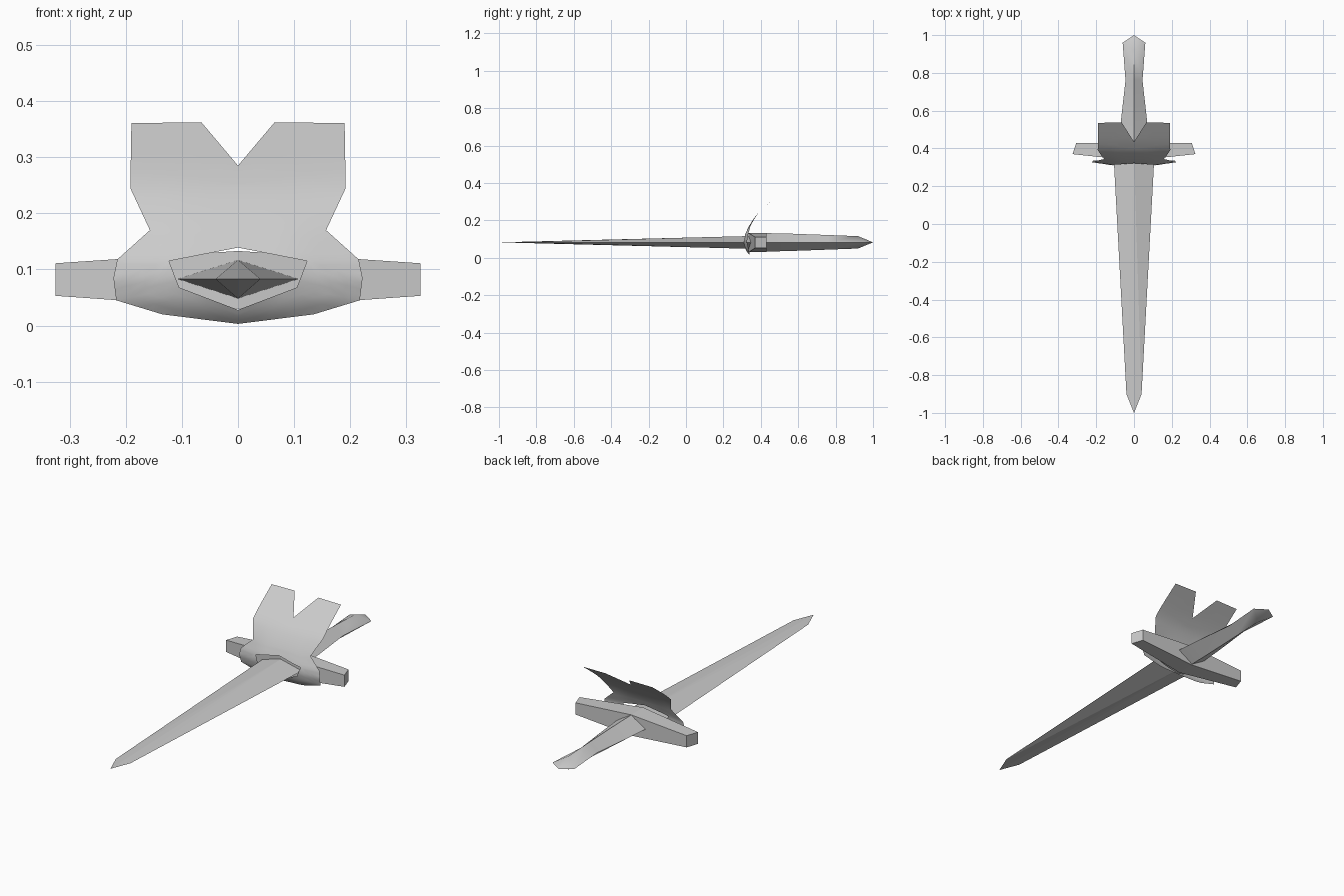
import bpy, bmesh, math

cube = bpy.data.objects.get("Cube")
if cube:
    bpy.data.objects.remove(cube, do_unlink=True)

grey = bpy.data.materials.new("plain grey")
grey.use_nodes = True
COLOUR = (0.6, 0.6, 0.6, 1)
grey.diffuse_color = COLOUR
grey.node_tree.nodes["Principled BSDF"].inputs["Base Color"].default_value = COLOUR

ZC = 0.083  # height of the long axis


def finish(name, bm, smooth=None):
    mesh = bpy.data.meshes.new(name)
    bm.to_mesh(mesh)
    bm.free()
    mesh.materials.append(grey)
    obj = bpy.data.objects.new(name, mesh)
    bpy.context.collection.objects.link(obj)
    if smooth:
        bpy.ops.object.select_all(action='DESELECT')
        obj.select_set(True)
        bpy.context.view_layer.objects.active = obj
        bpy.ops.object.shade_smooth_by_angle(angle=math.radians(smooth))
    return obj


def loft(name, rings, tip=None, smooth=None):
    """Skin a list of equal point rings, closing with a cap or a pointed tip."""
    bm = bmesh.new()
    rows = [[bm.verts.new(p) for p in ring] for ring in rings]
    n = len(rows[0])
    for a, b in zip(rows, rows[1:]):
        for i in range(n):
            j = (i + 1) % n
            bm.faces.new((a[i], a[j], b[j], b[i]))
    bm.faces.new(rows[0])
    if tip:
        t = bm.verts.new(tip)
        for i in range(n):
            bm.faces.new((rows[-1][i], rows[-1][(i + 1) % n], t))
    else:
        bm.faces.new(rows[-1])
    bmesh.ops.recalc_face_normals(bm, faces=bm.faces[:])
    return finish(name, bm, smooth)


# Blade: straight ridges from the root to the point, with shouldered edges
bm = bmesh.new()
top, bottom, point = (bm.verts.new(p) for p in (
    (0, 0.36, ZC + 0.034), (0, 0.36, ZC - 0.035), (0, -1, ZC)))
for s in (-1, 1):
    root = bm.verts.new((s * 0.108, 0.36, ZC))
    shoulder = bm.verts.new((s * 0.04, -0.9, ZC))
    for ridge in (top, bottom):
        bm.faces.new((root, shoulder, ridge))
        bm.faces.new((shoulder, point, ridge))
    bm.faces.new((root, top, bottom))
bmesh.ops.recalc_face_normals(bm, faces=bm.faces[:])
finish("blade", bm)

# Grip and pommel: diamond sections (side y, half width, ridge y, half height)
sections = [(0.38, 0.084, 0.38, 0.050), (0.54, 0.070, 0.54, 0.047),
            (0.76, 0.045, 0.76, 0.039), (0.96, 0.060, 0.92, 0.033)]
loft("grip", [[(w, ys, ZC), (0, yr, ZC + h), (-w, ys, ZC), (0, yr, ZC - h)]
              for ys, w, yr, h in sections], tip=(0, 1, ZC), smooth=60)

# Crossguard: tapered bar, thickest at the middle
bar = [(-0.325, 0.370, 0.305, 0.053, 0.111), (0, 0.335, 0, 0.030, 0.133),
       (0.325, 0.370, 0.305, 0.053, 0.111)]
loft("crossguard", [[(x, yf, lo), (x, yf, hi),
                     (math.copysign(xb, x), 0.43, hi), (math.copysign(xb, x), 0.43, lo)]
                    for x, yf, xb, lo, hi in bar])

# Guard flap: thin curved sheet with a hole for the blade and a notched top
PROFILE = [(0.003, 0.355), (0.02, 0.335), (0.045, 0.318), (0.083, 0.308),
           (0.115, 0.312), (0.139, 0.322), (0.17, 0.337), (0.21, 0.362),
           (0.245, 0.39), (0.285, 0.435), (0.362, 0.537)]


def flap_y(x, z):
    y = PROFILE[0][1] if z < 0.1 else PROFILE[-1][1]
    for (z0, y0), (z1, y1) in zip(PROFILE, PROFILE[1:]):
        if z0 <= z <= z1:
            y = y0 + (y1 - y0) * (z - z0) / (z1 - z0)
            break
    side = min(1, max(0, (x - 0.1) / 0.12))
    return y + 0.018 * side * min(1, max(0, (0.25 - z) / 0.1))


outline = [(0, 0.003), (0.135, 0.02), (0.217, 0.045), (0.222, 0.085),
           (0.215, 0.118), (0.157, 0.17), (0.192, 0.245), (0.19, 0.361),
           (0.065, 0.362), (0, 0.285), (0, 0.139), (0.123, 0.115),
           (0.105, 0.068), (0, 0.028), (0, 0.17), (0, 0.245)]
panels = [(0, 1, 12, 13), (1, 2, 12), (2, 3, 11, 12), (3, 4, 11), (4, 5, 11),
          (11, 5, 14, 10), (5, 6, 15, 14), (6, 7, 8), (6, 8, 9, 15)]
bm = bmesh.new()
vs = [bm.verts.new((x, 0, z)) for x, z in outline]
for p in panels:
    bm.faces.new([vs[i] for i in p])
bmesh.ops.subdivide_edges(bm, edges=bm.edges[:], cuts=3, use_grid_fill=True)
for v in bm.verts:
    v.co.y = flap_y(v.co.x, v.co.z)
flap = finish("guard_flap", bm, smooth=60)
mirror = flap.modifiers.new("mirror", 'MIRROR')
mirror.use_clip = True
mirror.merge_threshold = 0.0005
# Mirror first so that shading runs across the seam
while flap.modifiers[0] != mirror and flap.modifiers.find("mirror") > 0:
    flap.modifiers.move(flap.modifiers.find("mirror"), 0)
